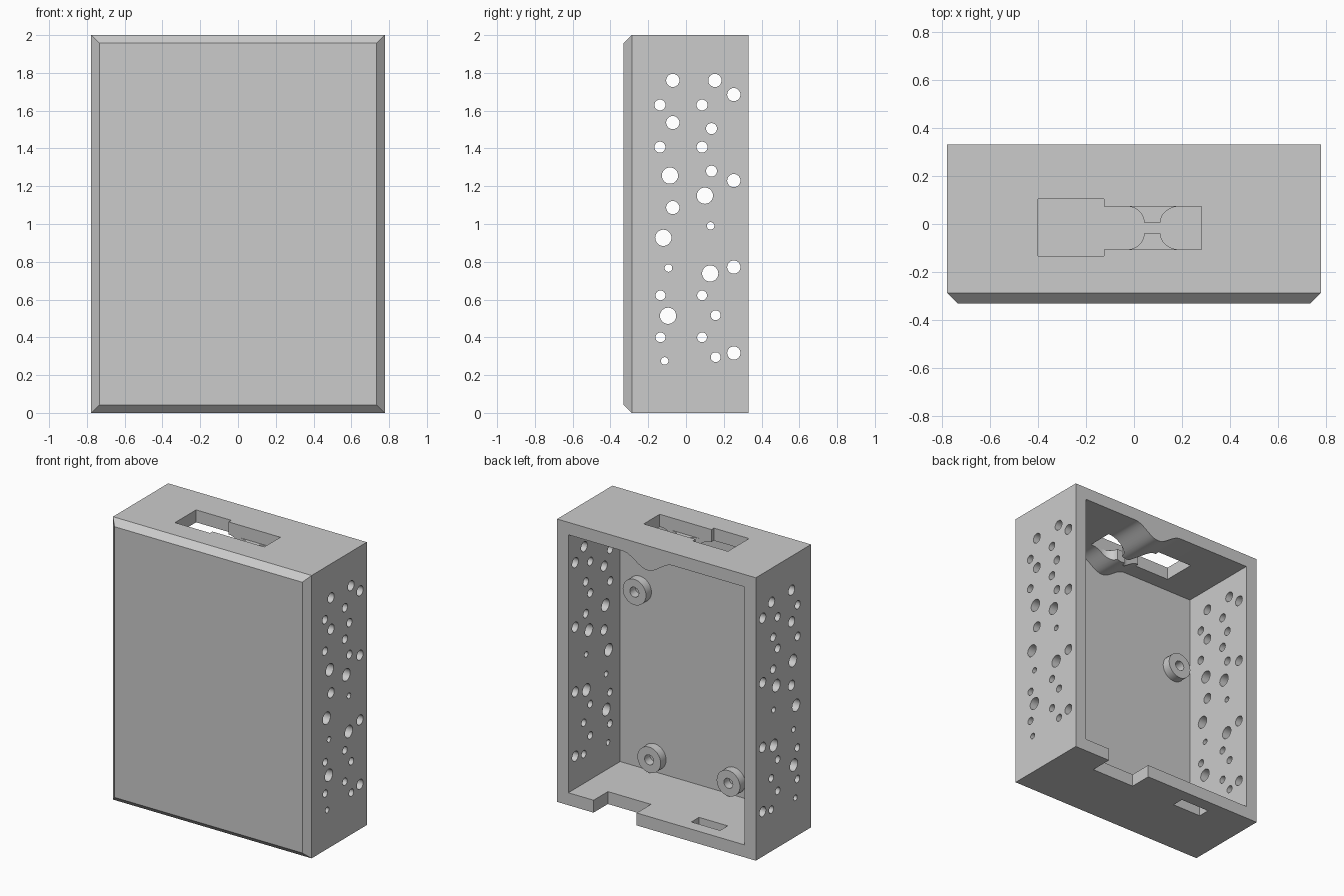
import bpy, bmesh, math
from mathutils import Matrix, Vector

cube = bpy.data.objects.get("Cube")
if cube:
    bpy.data.objects.remove(cube, do_unlink=True)

W, D, H = 0.777, 0.33, 2.0     # half width, half depth, height
WALL, CHAMFER = 0.088, 0.043
PANEL_Y = -D + 0.082           # inside face of the front panel

grey = bpy.data.materials.new("plain grey")
grey.use_nodes = True
grey.diffuse_color = (0.6, 0.6, 0.6, 1)
grey.node_tree.nodes["Principled BSDF"].inputs["Base Color"].default_value = (0.6, 0.6, 0.6, 1)


def finish(bm, name):
    bmesh.ops.recalc_face_normals(bm, faces=bm.faces)
    mesh = bpy.data.meshes.new(name)
    bm.to_mesh(mesh)
    bm.free()
    mesh.materials.append(grey)
    obj = bpy.data.objects.new(name, mesh)
    bpy.context.collection.objects.link(obj)
    return obj


def add_box(bm, x, y, z):
    size = Vector((x[1] - x[0], y[1] - y[0], z[1] - z[0]))
    mid = Vector((sum(x), sum(y), sum(z))) / 2
    bmesh.ops.create_cube(bm, size=1, matrix=Matrix.Translation(mid) @ Matrix.Diagonal(size).to_4x4())


def box(name, *spans):
    bm = bmesh.new()
    add_box(bm, *spans)
    return finish(bm, name)


def add_cylinder(bm, centre, radius, length, axis):
    turn = Vector((0, 0, 1)).rotation_difference(Vector(axis)).to_matrix().to_4x4()
    bmesh.ops.create_cone(bm, cap_ends=True, segments=32, radius1=radius, radius2=radius,
                          depth=length, matrix=Matrix.Translation(centre) @ turn)


def prism(name, outline, direction):
    bm = bmesh.new()
    face = bm.faces.new([bm.verts.new(p) for p in outline])
    grown = bmesh.ops.extrude_face_region(bm, geom=[face])
    bmesh.ops.translate(bm, vec=direction, verts=[g for g in grown["geom"] if isinstance(g, bmesh.types.BMVert)])
    return finish(bm, name)


def combine(target, other, operation):
    other.hide_render = True
    mod = target.modifiers.new(other.name, 'BOOLEAN')
    mod.operation, mod.solver, mod.object = operation, 'EXACT', other
    bpy.context.view_layer.objects.active = target
    bpy.ops.object.modifier_apply(modifier=mod.name)
    bpy.data.objects.remove(other, do_unlink=True)


# Outer block with a chamfered front
bm = bmesh.new()
add_box(bm, (-W, W), (-D, D), (0, H))
front_edges = [e for e in bm.edges if all(v.co.y < 0 for v in e.verts)]
bmesh.ops.bevel(bm, geom=front_edges, offset=CHAMFER, segments=1, affect='EDGES')
case = finish(bm, "case")

# Hollow interior, open at the back
combine(case, box("cavity", (WALL - W, W - WALL), (PANEL_Y, D + 0.1), (WALL, H - WALL)), 'DIFFERENCE')

# Rounded ridge under the top wall
MID, HALF, DIP = 0.07, 0.195, 0.085
ridge = [(MID - HALF, PANEL_Y - 0.01, H - WALL + 0.02)]
for i in range(25):
    t = i / 12 - 1
    ridge.append((MID + HALF * t, PANEL_Y - 0.01, H - WALL - DIP * (1 + math.cos(math.pi * t)) / 2))
ridge.append((MID + HALF, PANEL_Y - 0.01, H - WALL + 0.02))
combine(case, prism("ridge", ridge, (0, D - PANEL_Y + 0.01, 0)), 'UNION')

# Top slot: wide entry, shallower recess, narrow-necked passage through the ridge
combine(case, box("slot_entry", (-0.4, -0.125), (-0.133, 0.103), (1.7, 2.1)), 'DIFFERENCE')
combine(case, box("slot_recess", (-0.13, 0.28), (-0.106, 0.073), (H - WALL, 2.1)), 'DIFFERENCE')
quarter = [math.pi / 2 * i / 10 for i in range(11)]
side = [(-0.13, 0.073)]
side += [(-0.03 + 0.072 * math.sin(a), 0.007 + 0.066 * math.cos(a)) for a in quarter]
side += [(0.19 - 0.08 * math.sin(a), 0.007 + 0.066 * math.cos(a)) for a in reversed(quarter)]
side += [(0.28, 0.073)]
neck = side + [(x, -0.033 - y) for x, y in reversed(side)]
combine(case, prism("slot_neck", [(x, y, 1.7) for x, y in neck], (0, 0, 0.25)), 'DIFFERENCE')

# Bottom wall: cable notch at the back edge and a small slot
combine(case, box("cable_notch", (0.155, 0.492), (D - 0.16, D + 0.1), (-0.1, WALL + 0.02)), 'DIFFERENCE')
combine(case, box("bottom_slot", (-0.435, -0.21), (0.155, 0.24), (-0.1, 0.2)), 'DIFFERENCE')

# Vent holes through both side walls, grouped by radius: (y, z)
vents = {
    0.043: [(-0.085, 1.256), (0.1, 1.15), (-0.12, 0.927), (0.128, 0.738), (-0.095, 0.514)],
    0.035: [(-0.07, 1.76), (0.153, 1.76), (0.253, 1.685), (-0.07, 1.537), (0.253, 1.23),
            (-0.07, 1.087), (0.253, 0.772), (0.253, 0.317)],
    0.029: [(-0.138, 1.63), (0.085, 1.63), (0.135, 1.505), (-0.138, 1.407), (0.085, 1.407), (0.135, 1.28)],
    0.026: [(-0.135, 0.622), (0.085, 0.622), (0.157, 0.517), (-0.135, 0.4), (0.085, 0.4), (0.157, 0.295)],
    0.02: [(0.13, 0.99), (-0.093, 0.767), (-0.113, 0.275)],
}
bm = bmesh.new()
for radius, spots in vents.items():
    for y, z in spots:
        add_cylinder(bm, (0, y, z), radius, 2, (1, 0, 0))
combine(case, finish(bm, "vent_holes"), 'DIFFERENCE')

# Hollow mounting posts on the inside of the front panel
posts = []
for i, (x, z) in enumerate([(0.535, 1.35), (-0.55, 1.335), (0.42, 0.195), (-0.2, 0.195)]):
    bm = bmesh.new()
    add_cylinder(bm, (x, PANEL_Y + 0.03, z), 0.091, 0.062, (0, 1, 0))
    post = finish(bm, f"mounting_post_{i + 1}")
    bm = bmesh.new()
    add_cylinder(bm, (x, PANEL_Y + 0.05, z), 0.035, 0.1, (0, 1, 0))
    combine(post, finish(bm, "post_hole"), 'DIFFERENCE')
    posts.append(post)

# Smooth the round surfaces, keep the edges sharp
bpy.ops.object.select_all(action='DESELECT')
for obj in [case] + posts:
    obj.select_set(True)
bpy.context.view_layer.objects.active = case
bpy.ops.object.shade_smooth_by_angle(angle=math.radians(30))
